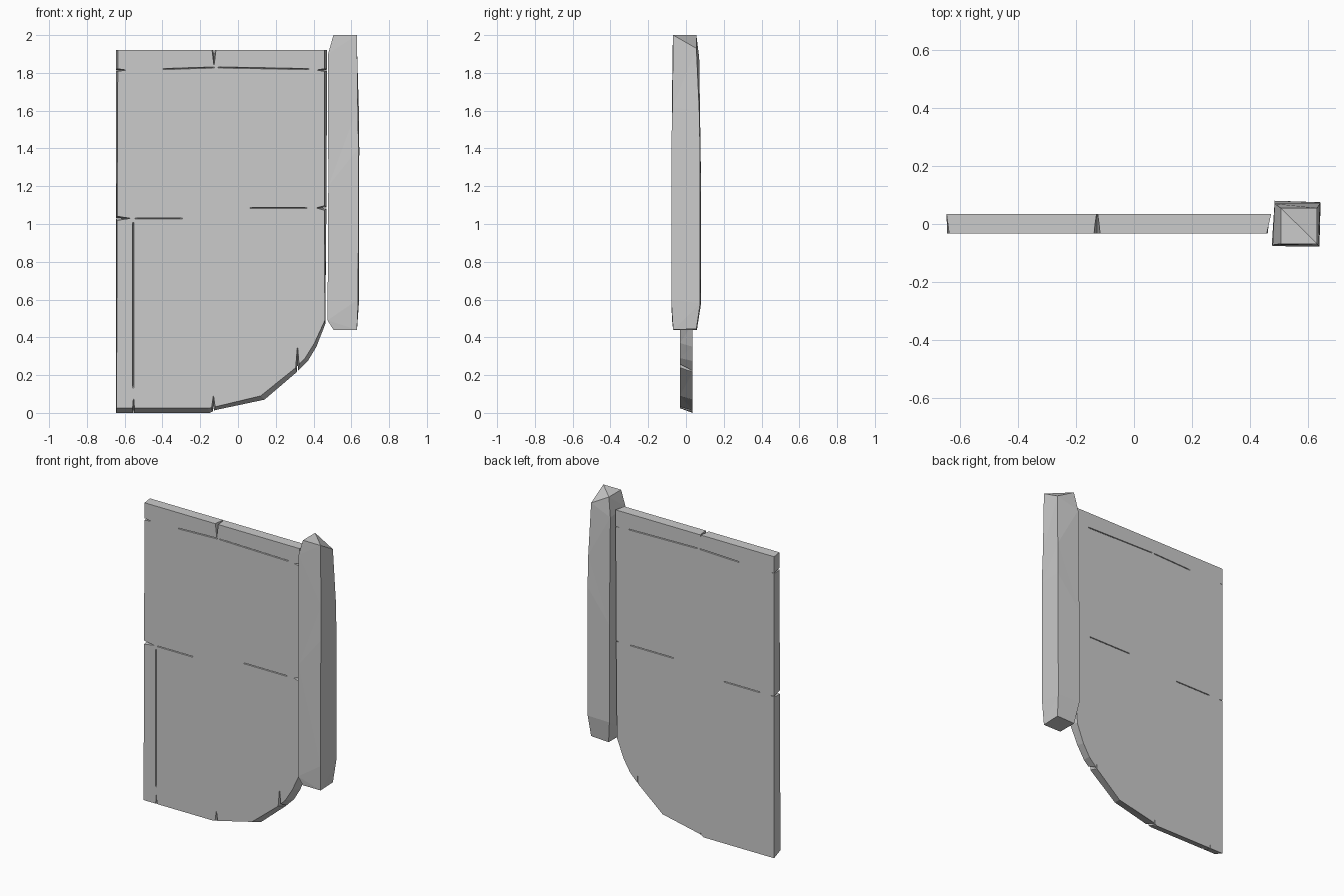
import bpy, bmesh
from mathutils import Vector

if "Cube" in bpy.data.objects:
    bpy.data.objects.remove(bpy.data.objects["Cube"])

FRONT, BACK = -0.032, 0.035


def finish(bm, name):
    bmesh.ops.recalc_face_normals(bm, faces=bm.faces)
    me = bpy.data.meshes.new(name)
    bm.to_mesh(me)
    bm.free()
    ob = bpy.data.objects.new(name, me)
    bpy.context.collection.objects.link(ob)
    return ob


def loft(name, rings):
    bm = bmesh.new()
    vs = [[bm.verts.new(p) for p in r] for r in rings]
    n = len(vs[0])
    for a, b in zip(vs, vs[1:]):
        for i in range(n):
            j = (i + 1) % n
            bm.faces.new((a[i], a[j], b[j], b[i]))
    bm.faces.new(vs[0][::-1])
    bm.faces.new(vs[-1])
    bmesh.ops.triangulate(bm, faces=[f for f in bm.faces if len(f.verts) == 4])
    return finish(bm, name)


def hull(pts, name):
    bm = bmesh.new()
    for p in pts:
        bm.verts.new(p)
    bmesh.ops.convex_hull(bm, input=bm.verts)
    return finish(bm, name)


# Gate panel: front outline is slightly smaller than the back one
back = [(-.645, 0), (-.15, 0), (-.12, .015), (.14, .07), (.31, .215), (.37, .275),
        (.415, .35), (.462, .47), (.468, 1.08), (.472, 1.92), (-.645, 1.92)]
front = [(-.643, .025), (-.16, .025), (-.13, .03), (.12, .09), (.30, .235), (.355, .29),
         (.405, .37), (.46, .49), (.457, 1.08), (.457, 1.92), (-.636, 1.92)]
panel = loft("gate_panel", [[(x, FRONT, z) for x, z in front],
                            [(x, BACK, z) for x, z in back]])

cutters = []


# Tapered split running in from the edge, wide at the front and narrow behind
def notch(x, z, dx, dz, width, length):
    o, d = Vector((x, 0, z)), Vector((dx, 0, dz))
    s = Vector((dz, 0, dx))
    pts = []
    for y, k, m in ((FRONT - .005, 1, 1), (BACK + .005, .15, .3)):
        yv = Vector((0, y, 0))
        for sg in (-1, 1):
            pts.append(o - d * .02 + s * sg * width * k * .6 + yv)
        pts.append(o + d * length * m + yv)
    cutters.append(hull(pts, "split_cutter"))


# Thin V groove between boards
def groove(a, b, y, inward, width=.007, depth=.014):
    a, b = Vector((a[0], y, a[1])), Vector((b[0], y, b[1]))
    d = (b - a).normalized()
    s = Vector((d.z, 0, -d.x)) * width / 2
    out, deep = Vector((0, -inward * .003, 0)), Vector((0, inward * depth, 0))
    cutters.append(hull([a + s + out, a - s + out, b + s + out, b - s + out,
                         a + deep + d * .02, b + deep - d * .02], "groove_cutter"))


for args in ((-.127, 1.92, 0, -1, .022, .09), (-.645, 1.815, 1, 0, .018, .06),
             (-.645, 1.03, 1, 0, .026, .08), (.468, 1.815, -1, 0, .022, .055),
             (.466, 1.085, -1, 0, .034, .055), (-.13, .01, 0, 1, .026, .09),
             (.315, .225, 0, 1, .022, .14), (-.553, .01, 0, 1, .014, .08)):
    notch(*args)
for y, inward in ((FRONT, 1), (BACK, -1)):
    groove((-.40, 1.82), (-.12, 1.829), y, inward)
    groove((-.11, 1.829), (.38, 1.82), y, inward)
    groove((-.55, 1.03), (-.29, 1.03), y, inward)
    groove((.06, 1.085), (.37, 1.085), y, inward)
groove((-.555, .13), (-.555, 1.01), FRONT, 1, .01, .02)

for c in cutters:
    m = panel.modifiers.new("split", 'BOOLEAN')
    m.operation, m.solver, m.object = 'DIFFERENCE', 'EXACT', c
    c.hide_render = True
bpy.context.view_layer.objects.active = panel
for m in list(panel.modifiers):
    bpy.ops.object.modifier_apply(modifier=m.name)
for c in cutters:
    bpy.data.objects.remove(c)

# Hinge post: rough-hewn square timber with chipped corners
loft("gate_post", [
    [(.505, -.068, .44), (.63, -.068, .44), (.63, .055, .445), (.505, .058, .44)],
    [(.474, -.074, .49), (.636, -.078, .60), (.64, .075, .58), (.484, .08, .58)],
    [(.478, -.076, 1.2), (.638, -.078, 1.4), (.642, .074, 1.4), (.484, .08, 1.2)],
    [(.477, -.072, 1.90), (.634, -.072, 1.62), (.64, .07, 1.6), (.484, .07, 1.88)],
    [(.505, -.068, 2.0), (.63, -.068, 2.0), (.63, .055, 1.93), (.505, .055, 2.0)],
])
